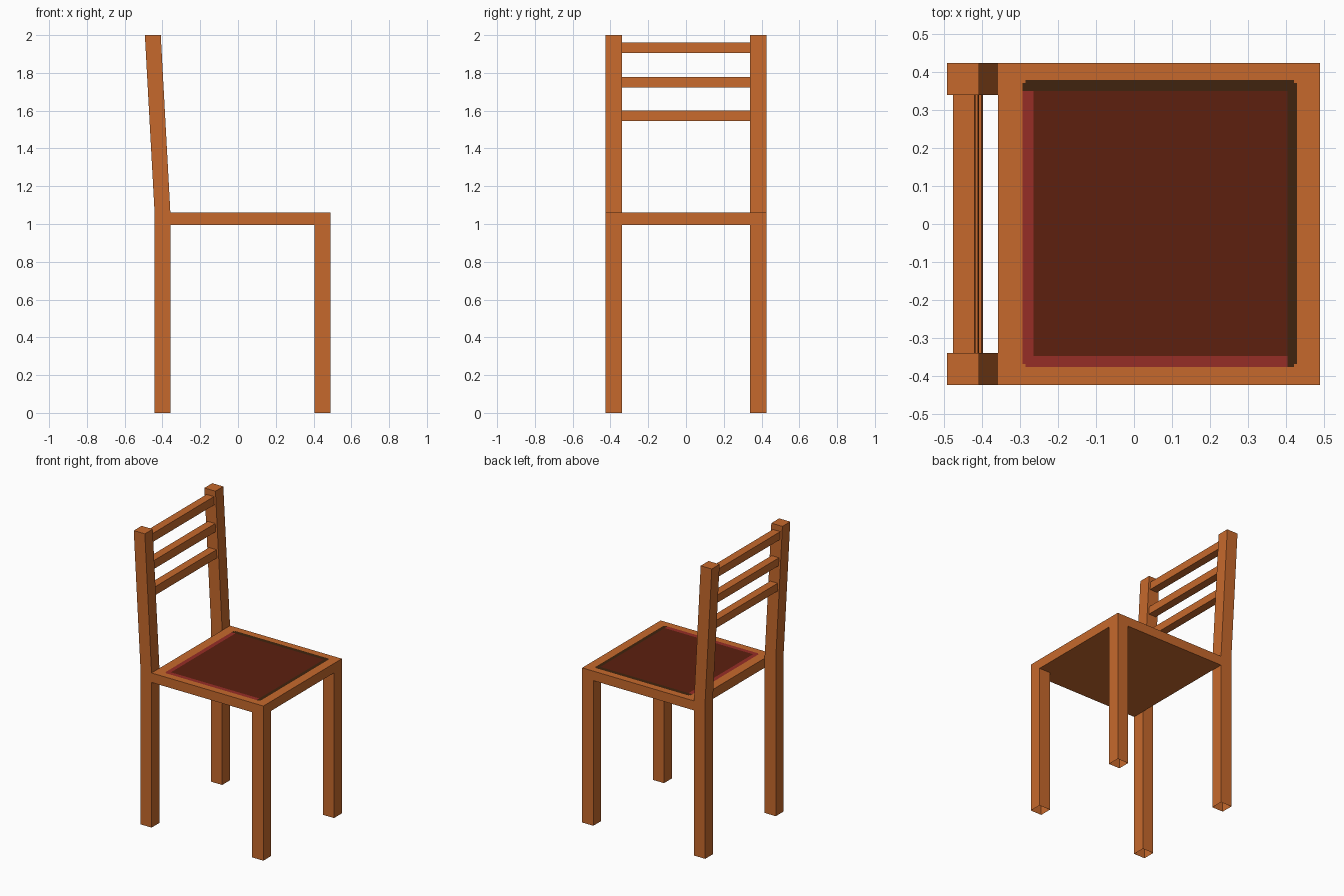
import bpy, bmesh
from mathutils import Vector

if "Cube" in bpy.data.objects:
    bpy.data.objects.remove(bpy.data.objects["Cube"])


def material(name, rgb):
    lin = [(c / 255 / 12.92) if c < 10 else ((c / 255 + 0.055) / 1.055) ** 2.4 for c in rgb]
    m = bpy.data.materials.new(name)
    m.diffuse_color = (*lin, 1)
    m.use_nodes = True
    m.node_tree.nodes["Principled BSDF"].inputs["Base Color"].default_value = m.diffuse_color
    return m


wood = material("wood", (198, 105, 44))
maroon = material("maroon_seat", (93, 32, 15))
red = material("red_edge", (150, 45, 38))
brown = material("dark_brown_edge", (64, 35, 14))


def finish(name, bm, mats):
    bmesh.ops.recalc_face_normals(bm, faces=bm.faces)
    me = bpy.data.meshes.new(name)
    ob = bpy.data.objects.new(name, me)
    bpy.context.collection.objects.link(ob)
    for m in mats:
        me.materials.append(m)
    bm.to_mesh(me)
    bm.free()
    return ob


def prism(profile, y0, y1):
    """Extrude an xz outline along y."""
    bm = bmesh.new()
    f = bm.faces.new([bm.verts.new((x, y0, z)) for x, z in profile])
    new = bmesh.ops.extrude_face_region(bm, geom=[f])["geom"]
    bmesh.ops.translate(bm, vec=(0, y1 - y0, 0),
                        verts=[v for v in new if isinstance(v, bmesh.types.BMVert)])
    return bm


def leg(name, profile, y0, y1):
    bm = prism(profile, y0, y1)
    bmesh.ops.recalc_face_normals(bm, faces=bm.faces)
    # the legs are open underneath
    foot = [f for f in bm.faces if all(v.co.z < 0.001 for v in f.verts)]
    bmesh.ops.delete(bm, geom=foot, context='FACES_ONLY')
    finish(name, bm, [wood])


# Legs and leaning back posts
front = [(0.405, 0), (0.49, 0), (0.49, 0.995), (0.405, 0.995)]
back = [(-0.443, 0), (-0.358, 0), (-0.358, 1.06), (-0.409, 2), (-0.493, 2), (-0.443, 1.085)]
for side, y0, y1 in (("near", -0.425, -0.34), ("far", 0.34, 0.425)):
    leg("front_leg_" + side, front, y0, y1)
    leg("back_post_" + side, back, y0, y1)

# Back slats, tilted with the posts
for i, z in enumerate((1.573, 1.75, 1.932)):
    pts = []
    for dx, dz in ((-0.028, -0.028), (0.028, -0.028), (0.028, 0.028), (-0.028, 0.028)):
        cx = -0.4 - 0.051 * (z + dz - 1.06) / 0.94
        pts.append((cx + dx, z + dz))
    finish(f"back_slat_{i + 1}", prism(pts, -0.34, 0.34), [wood])

# Seat with the painted pad cut into its top
X0, X1, Y0, Y1, W, N = -0.294, 0.43, -0.377, 0.379, 0.029, 0.008
bm = prism([(-0.358, 0.995), (0.49, 0.995), (0.49, 1.06), (-0.358, 1.06)], -0.425, 0.425)
bmesh.ops.recalc_face_normals(bm, faces=bm.faces)
for axis, cuts in ((Vector((1, 0, 0)), (X0, X0 + N, X0 + W, X1 - W + 0.004, X1 - N, X1)),
                   (Vector((0, 1, 0)), (Y0, Y0 + N, Y0 + W, Y1 - W, Y1 - N, Y1))):
    for c in cuts:
        top = [f for f in bm.faces if f.normal.z > 0.9]
        geom = top + list({e for f in top for e in f.edges}) + list({v for f in top for v in f.verts})
        bmesh.ops.bisect_plane(bm, geom=geom, plane_co=axis * c, plane_no=axis)
        bm.normal_update()
for f in bm.faces:
    c = f.calc_center_median()
    if f.normal.z < 0.9 or not (X0 < c.x < X1 and Y0 < c.y < Y1):
        continue
    if (c.x < X0 + N or c.x > X1 - N) and (c.y < Y0 + N or c.y > Y1 - N):
        continue  # notched pad corners stay wood
    if c.x > X1 - W + 0.004 or c.y > Y1 - W:
        f.material_index = 3
    elif c.x < X0 + W or c.y < Y0 + W:
        f.material_index = 2
    else:
        f.material_index = 1
finish("seat", bm, [wood, maroon, red, brown])
